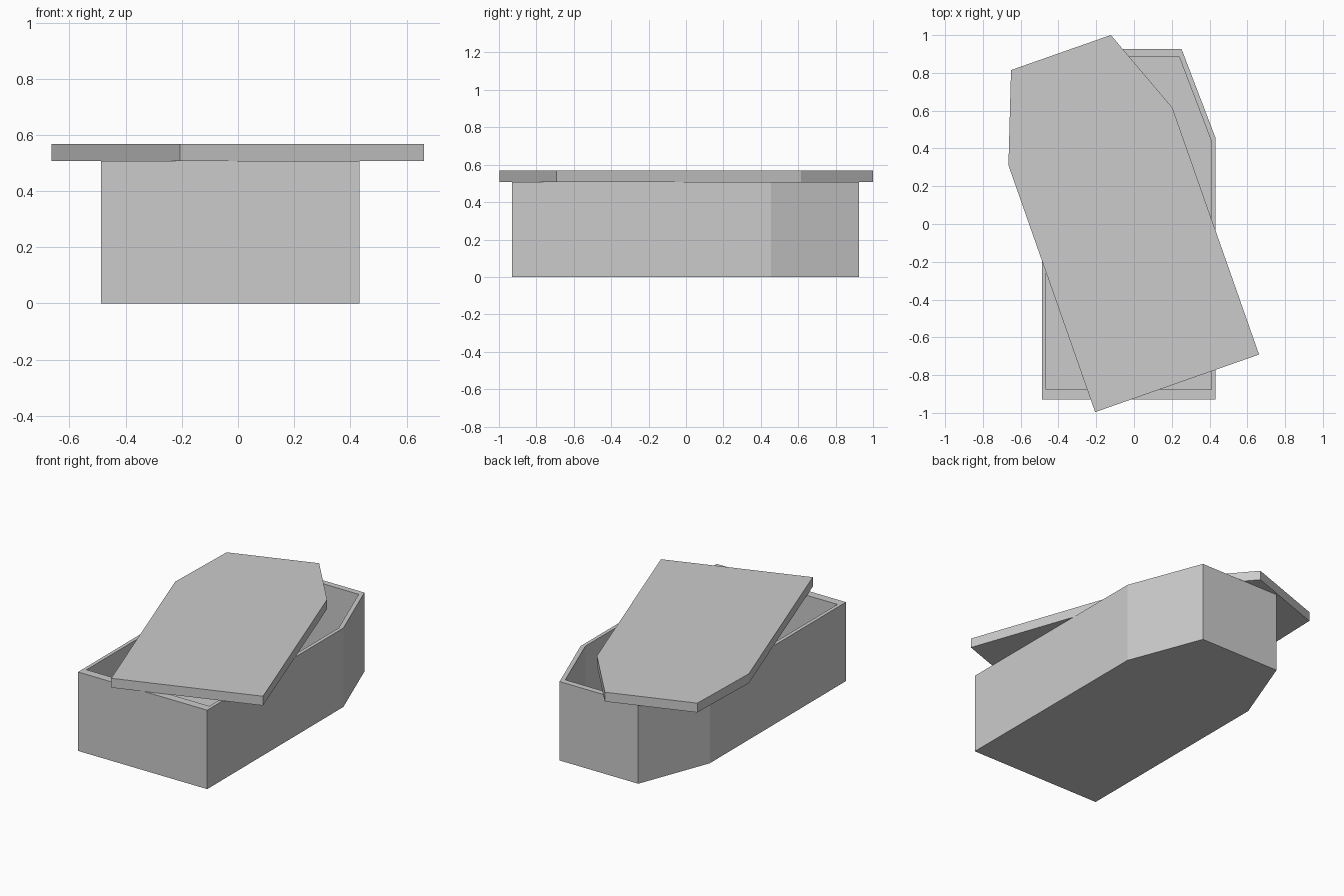
import bpy, bmesh
from math import radians
from mathutils import Matrix, Vector

if "Cube" in bpy.data.objects:
    bpy.data.objects.remove(bpy.data.objects["Cube"])

BOX_H, LID_H, FLOOR = 0.508, 0.06, 0.03
# right half of the six-sided outline, foot to head
HALF = [(0.46, -0.93), (0.46, 0.455), (0.28, 0.926)]
OUTLINE = HALF + [(-x, y) for x, y in reversed(HALF)]


def prism(bm, height):
    """Extrude the outline upward and return the top face."""
    base = bm.faces.new([bm.verts.new((x, y, 0)) for x, y in OUTLINE])
    ext = bmesh.ops.extrude_face_region(bm, geom=[base], use_keep_orig=True)
    top_verts = [g for g in ext["geom"] if isinstance(g, bmesh.types.BMVert)]
    bmesh.ops.translate(bm, verts=top_verts, vec=(0, 0, height))
    return next(g for g in ext["geom"] if isinstance(g, bmesh.types.BMFace))


def finish(bm, name, location, angle=0):
    bmesh.ops.recalc_face_normals(bm, faces=bm.faces)
    mesh = bpy.data.meshes.new(name)
    bm.to_mesh(mesh)
    bm.free()
    obj = bpy.data.objects.new(name, mesh)
    obj.location = location
    obj.rotation_euler.z = radians(angle)
    bpy.context.collection.objects.link(obj)
    return obj


# open box: inset the top by scaling, then sink it to form the cavity
bm = bmesh.new()
top = prism(bm, BOX_H)
bmesh.ops.inset_individual(bm, faces=[top], thickness=0)
centre = sum((v.co for v in top.verts), Vector()) / len(top.verts)
bmesh.ops.scale(bm, verts=top.verts, vec=(0.95, 0.95, 1),
                space=Matrix.Translation(-centre))
cavity = bmesh.ops.extrude_discrete_faces(bm, faces=[top])["faces"][0]
bmesh.ops.translate(bm, verts=cavity.verts, vec=(0, 0, FLOOR - BOX_H))
finish(bm, "box", (-0.028, 0, 0))

# lid: same outline, lying skewed across the rim
bm = bmesh.new()
prism(bm, LID_H)
finish(bm, "lid", (-0.08, 0.034, BOX_H), 19.35)
